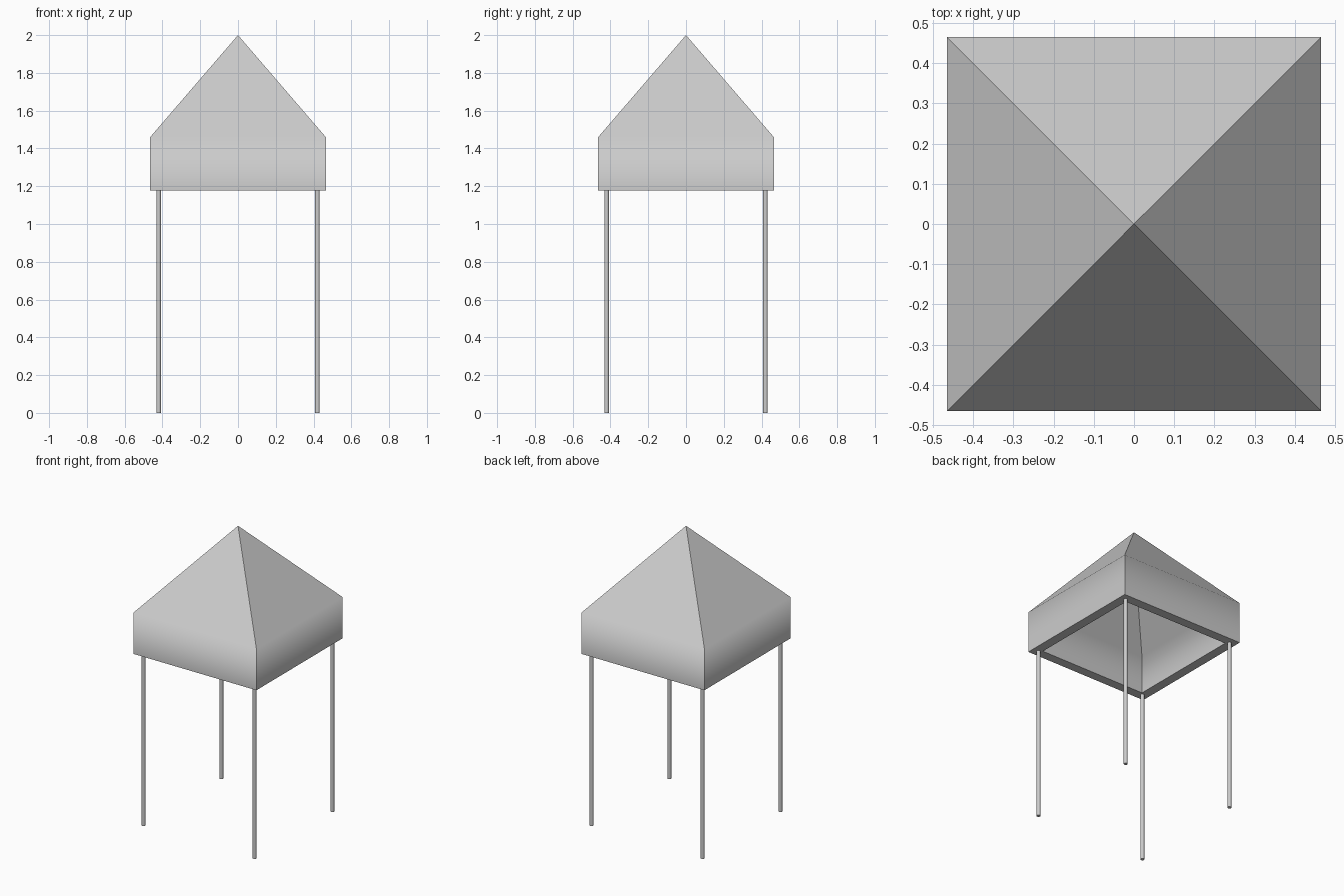
import bpy, bmesh, math

if "Cube" in bpy.data.objects:
    bpy.data.objects.remove(bpy.data.objects["Cube"])

HALF, EAVE, RIM, PEAK = 0.465, 1.46, 1.177, 2.0
THICK = 0.064
LEG_POS, LEG_R = 0.42, 0.0125


def ring(bm, half, z):
    return [bm.verts.new((sx * half, sy * half, z))
            for sx, sy in ((-1, -1), (1, -1), (1, 1), (-1, 1))]


def shell(bm, rings, start, end):
    """Skin square rings, closing each end on an apex vertex."""
    for a, b in zip(rings, rings[1:]):
        for i in range(4):
            j = (i + 1) % 4
            bm.faces.new((a[i], a[j], b[j], b[i]))
    for i in range(4):
        j = (i + 1) % 4
        bm.faces.new((start, rings[0][j], rings[0][i]))
        bm.faces.new((end, rings[-1][i], rings[-1][j]))


def smooth(obj, degrees):
    bpy.ops.object.select_all(action='DESELECT')
    obj.select_set(True)
    bpy.context.view_layer.objects.active = obj
    bpy.ops.object.shade_smooth_by_angle(angle=math.radians(degrees))


# Hollow canopy: pyramid roof, straight valance, flat rim and parallel lining
slope = math.atan2(PEAK - EAVE, HALF)
drop = THICK / math.cos(slope)
inner = HALF - THICK
inner_eave = PEAK - drop - inner * math.tan(slope)
bm = bmesh.new()
rings = [ring(bm, h, z) for h, z in
         ((inner, inner_eave), (inner, RIM), (HALF, RIM), (HALF, EAVE))]
shell(bm, rings, bm.verts.new((0, 0, PEAK - drop)), bm.verts.new((0, 0, PEAK)))
bmesh.ops.recalc_face_normals(bm, faces=bm.faces)
mesh = bpy.data.meshes.new("canopy")
bm.to_mesh(mesh)
bm.free()
canopy = bpy.data.objects.new("canopy", mesh)
bpy.context.collection.objects.link(canopy)
smooth(canopy, 50)

# Weighted normals keep the large roof planes flat and blend the valance into them
weighted = canopy.modifiers.new("weighted_normals", 'WEIGHTED_NORMAL')
weighted.mode = 'FACE_AREA'
weighted.weight = 100
weighted.keep_sharp = True

# Four thin round legs, set slightly into the rim
top = RIM + 0.02
for side, sx in (("left", -1), ("right", 1)):
    for end, sy in (("front", -1), ("back", 1)):
        bpy.ops.mesh.primitive_cylinder_add(
            vertices=16, radius=LEG_R, depth=top,
            location=(sx * LEG_POS, sy * LEG_POS, top / 2))
        leg = bpy.context.object
        leg.name = f"{end}_{side}_leg"
        smooth(leg, 40)
